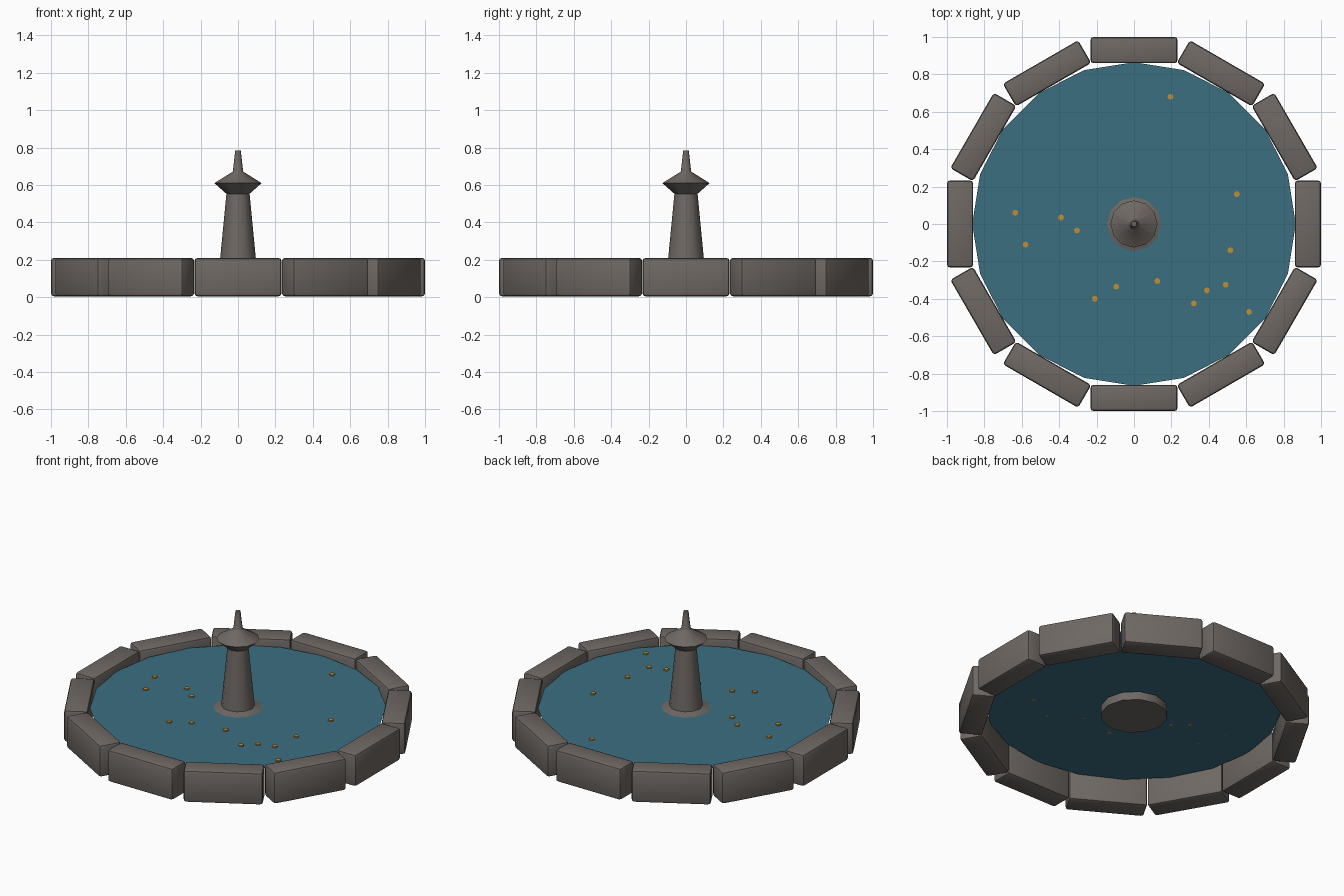
import bpy, bmesh, math
from mathutils import Matrix

if "Cube" in bpy.data.objects:
    bpy.data.objects.remove(bpy.data.objects["Cube"])


def material(name, rgb):
    m = bpy.data.materials.new(name)
    m.diffuse_color = (*rgb, 1)
    m.use_nodes = True
    m.node_tree.nodes["Principled BSDF"].inputs["Base Color"].default_value = m.diffuse_color
    return m


STONE = material("stone_grey", (0.157, 0.138, 0.125))
WATER = material("water_blue", (0.045, 0.156, 0.216))
GOLD = material("coin_gold", (0.52, 0.27, 0.035))


def add_object(name, bm, mat, smooth=None):
    me = bpy.data.meshes.new(name)
    bm.to_mesh(me)
    bm.free()
    me.materials.append(mat)
    ob = bpy.data.objects.new(name, me)
    bpy.context.collection.objects.link(ob)
    if smooth:
        bpy.ops.object.select_all(action='DESELECT')
        ob.select_set(True)
        bpy.context.view_layer.objects.active = ob
        bpy.ops.object.shade_smooth_by_angle(angle=math.radians(smooth))
    return ob


def lathe(profile, sides):
    """Closed solid of revolution from (radius, height) pairs."""
    bm = bmesh.new()
    rings = [[bm.verts.new((r * math.cos(2 * math.pi * i / sides),
                            r * math.sin(2 * math.pi * i / sides), z))
              for i in range(sides)] for r, z in profile]
    for a, b in zip(rings, rings[1:]):
        for i in range(sides):
            j = (i + 1) % sides
            bm.faces.new((a[i], a[j], b[j], b[i]))
    bm.faces.new(rings[0][::-1])
    bm.faces.new(rings[-1])
    return bm


# Ring of twelve bevelled rim stones
for k in range(12):
    bm = bmesh.new()
    bmesh.ops.create_cube(bm, size=1, matrix=Matrix.Diagonal((0.465, 0.14, 0.205, 1)))
    bmesh.ops.bevel(bm, geom=bm.edges[:], offset=0.016, segments=2,
                    profile=0.5, affect='EDGES')
    bm.transform(Matrix.Rotation(k * math.pi / 6, 4, 'Z')
                 @ Matrix.Translation((0, 0.93, 0.1075)))
    add_object(f"rim_stone_{k + 1}", bm, STONE, 35)

# Water sheet
WATER_Z = 0.165
bm = bmesh.new()
bmesh.ops.create_circle(bm, cap_ends=True, segments=20, radius=0.865,
                        matrix=Matrix.Translation((0, 0, WATER_Z)))
add_object("water", bm, WATER)

# Central fountain column: foot, tapered shaft, flared cap and spout
column = [(0.197, 0.095), (0.197, 0.148), (0.098, 0.18), (0.062, 0.553),
          (0.126, 0.61), (0.030, 0.67), (0.027, 0.675), (0.015, 0.785)]
add_object("fountain_column", lathe(column, 12), STONE, 32)

# Coins scattered on the water
COINS = [(0.195, 0.68), (0.55, 0.16), (0.515, -0.14), (0.49, -0.325),
         (0.39, -0.355), (0.32, -0.425), (0.615, -0.47), (0.125, -0.305),
         (-0.095, -0.335), (-0.21, -0.40), (-0.305, -0.035), (-0.39, 0.035),
         (-0.635, 0.06), (-0.58, -0.11)]
for n, (x, y) in enumerate(COINS):
    bm = lathe([(0.016, WATER_Z), (0.016, WATER_Z + 0.008)], 8)
    bm.transform(Matrix.Translation((x, y, 0)))
    add_object(f"coin_{n + 1}", bm, GOLD)
